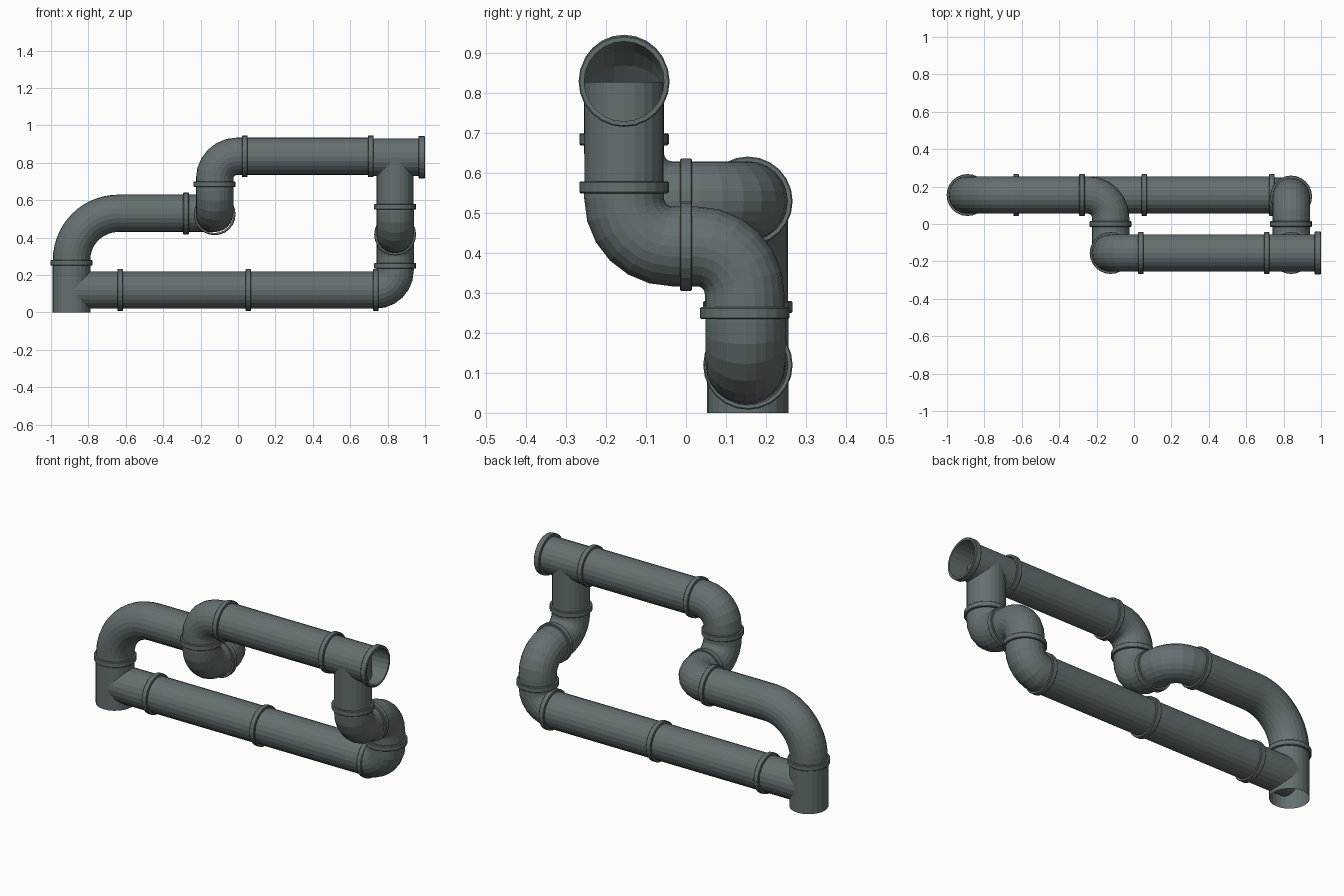
import bpy
import bmesh
from math import pi, sin, cos
from mathutils import Vector

if "Cube" in bpy.data.objects:
    bpy.data.objects.remove(bpy.data.objects["Cube"])

SIDES = 24
R = 0.1


def sweep(name, points, tangents, normal, radii, closed=False):
    """Skin round rings along a planar path."""
    bm = bmesh.new()
    n = Vector(normal)
    rings = []
    for p, t, r in zip(points, tangents, radii):
        b = t.cross(n)
        rings.append([bm.verts.new(p + r * (cos(2 * pi * i / SIDES) * n + sin(2 * pi * i / SIDES) * b))
                      for i in range(SIDES)])
    pairs = list(zip(rings, rings[1:]))
    if closed:
        pairs.append((rings[-1], rings[0]))
    for a, c in pairs:
        for i in range(SIDES):
            j = (i + 1) % SIDES
            bm.faces.new((a[i], a[j], c[j], c[i]))
    bmesh.ops.recalc_face_normals(bm, faces=bm.faces)
    me = bpy.data.meshes.new(name)
    bm.to_mesh(me)
    bm.free()
    ob = bpy.data.objects.new(name, me)
    bpy.context.collection.objects.link(ob)
    return ob


def side_of(t):
    return Vector((0, 1, 0)) if abs(t.y) < 0.5 else Vector((0, 0, 1))


def tube(name, a, b, r=R):
    a, b = Vector(a), Vector(b)
    t = (b - a).normalized()
    sweep(name, [a, b], [t, t], side_of(t), [r, r])


def elbow(name, a, corner, b, bend=0.12, steps=6, r=R):
    """Straight - quarter bend - straight."""
    a, k, b = Vector(a), Vector(corner), Vector(b)
    d1, d2 = (k - a).normalized(), (b - k).normalized()
    centre = k - bend * d1 + bend * d2
    pts, tans = [a], [d1]
    for i in range(steps + 1):
        w = i / steps * pi / 2
        pts.append(centre - bend * cos(w) * d2 + bend * sin(w) * d1)
        tans.append(cos(w) * d1 + sin(w) * d2)
    pts.append(b)
    tans.append(d2)
    sweep(name, pts, tans, d1.cross(d2).normalized(), [r] * len(pts))


def collar(name, centre, axis, width=0.03, r=0.112):
    """Raised ring with chamfered rims."""
    c, t = Vector(centre), Vector(axis)
    h, e = width / 2, 0.003
    prof = [(-h, 0.1), (-h, r - e), (-h + e, r), (h - e, r), (h, r - e), (h, 0.1)]
    sweep(name, [c + t * o for o, _ in prof], [t] * 6, side_of(t), [q for _, q in prof], True)


X, Y, Z = (1, 0, 0), (0, 1, 0), (0, 0, 1)
yb, yf = 0.155, -0.155      # back and front pipe rows
xl, xm, xr = -0.89, -0.125, 0.84
zl, zh = 0.12, 0.835        # low and high pipe heights
zm, zr = 0.53, 0.417        # crossover heights, middle and right

# Lower run: standing tee and long pipes
tube("tee_stand", (xl, yb, 0), (xl, yb, 0.265), 0.102)
tube("tee_stand_branch", (xl, yb, zl), (-0.63, yb, zl))
tube("lower_pipe_left", (-0.63, yb, zl), (0.055, yb, zl))
tube("lower_pipe_right", (0.055, yb, zl), (0.735, yb, zl))

# Wide bend on the left
elbow("wide_bend", (xl, yb, 0.265), (xl, yb, zm), (-0.28, yb, zm), 0.25, 14)

# Middle crossover from back row to front row
elbow("middle_elbow_back", (-0.28, yb, zm), (xm, yb, zm), (xm, 0, zm))
elbow("middle_elbow_front", (xm, 0, zm), (xm, yf, zm), (xm, yf, 0.685))
elbow("middle_elbow_top", (xm, yf, 0.685), (xm, yf, zh), (0.037, yf, zh))

# Upper run and open tee
tube("upper_pipe", (0.037, yf, zh), (0.71, yf, zh))
tube("upper_tee", (0.71, yf, 0.829), (0.99, yf, 0.829))
tube("upper_tee_branch", (xr, yf, 0.829), (xr, yf, 0.565), 0.099)

# Right crossover down to the lower run
elbow("right_elbow_front", (xr, yf, 0.565), (xr, yf, zr), (xr, 0, zr))
elbow("right_elbow_back", (xr, 0, zr), (xr, 0.147, zr), (xr, 0.147, 0.25))
elbow("right_elbow_bottom", (xr, 0.149, 0.25), (xr, 0.149, zl), (0.735, 0.149, zl), 0.105)

# Joint collars
collars = [((-0.63, yb, zl), X), ((0.055, yb, zl), X), ((0.737, yb, zl), X),
           ((xl, yb, 0.265), Z), ((-0.278, yb, zm), X), ((xm, 0, 0.525), Y),
           ((xm, yf, 0.685), Z), ((0.037, yf, zh), X), ((0.71, yf, zh), X),
           ((xr, yf, 0.565), Z), ((xr, 0, zr), Y), ((xr, 0.147, 0.25), Z)]
for i, (c, ax) in enumerate(collars):
    collar(f"collar_{i + 1}", c, ax)
collar("open_end_collar", (0.982, yf, 0.83), X, 0.034, 0.114)

# Slate grey finish
mat = bpy.data.materials.new("slate_grey")
mat.diffuse_color = (0.13, 0.16, 0.165, 1)
mat.use_nodes = True
mat.node_tree.nodes["Principled BSDF"].inputs["Base Color"].default_value = mat.diffuse_color
for ob in bpy.context.collection.objects:
    ob.data.materials.append(mat)
